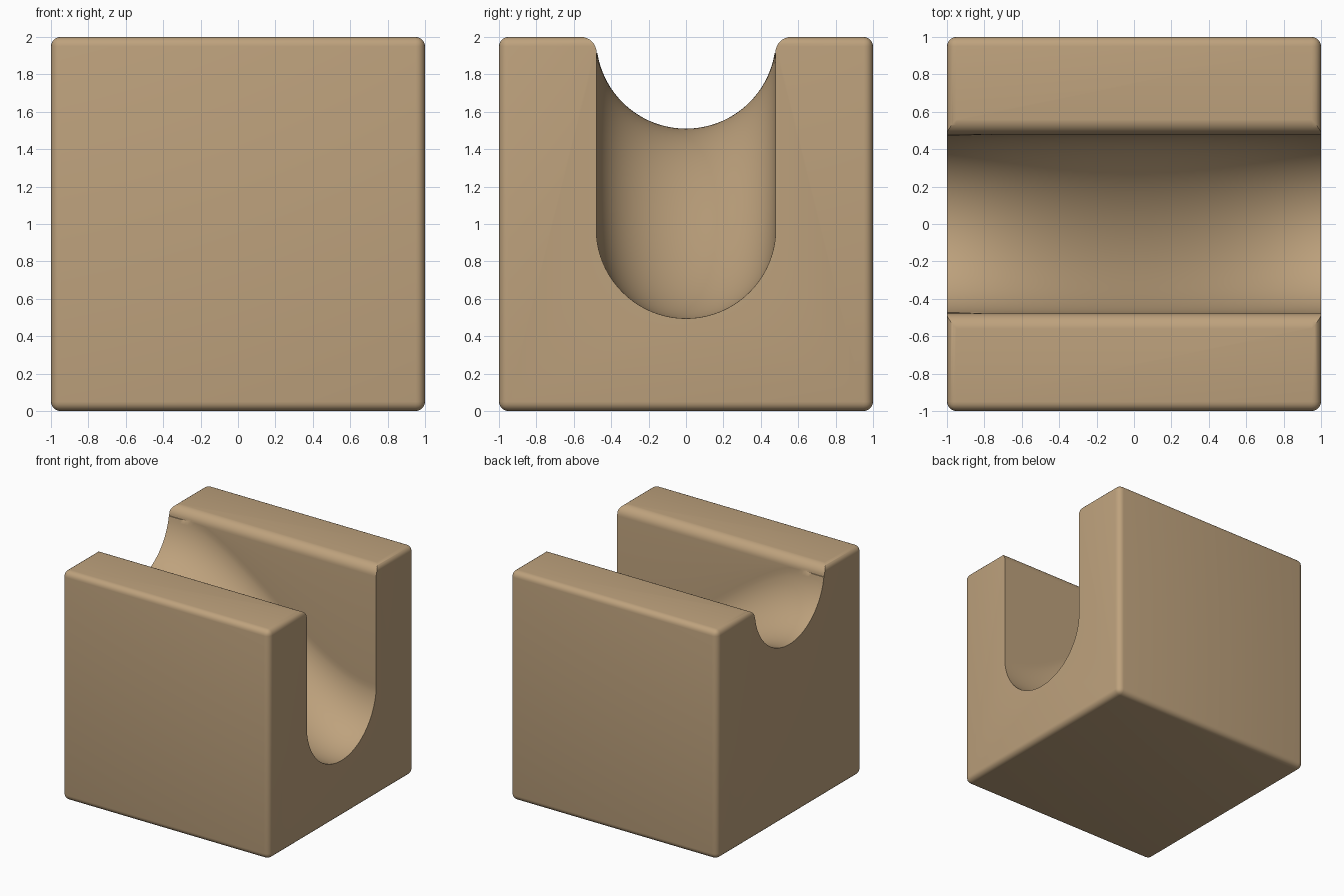
import bpy, bmesh, math

if "Cube" in bpy.data.objects:
    bpy.data.objects.remove(bpy.data.objects["Cube"])

R, FLARE, WALL, TOP = 0.48, 0.085, 0.478, 2.0

wood = bpy.data.materials.new("light_wood")
wood.diffuse_color = (0.515, 0.361, 0.205, 1)
wood.use_nodes = True
wood.node_tree.nodes["Principled BSDF"].inputs["Base Color"].default_value = wood.diffuse_color


def new_object(name, bm):
    bmesh.ops.recalc_face_normals(bm, faces=bm.faces)
    mesh = bpy.data.meshes.new(name)
    bm.to_mesh(mesh)
    bm.free()
    obj = bpy.data.objects.new(name, mesh)
    bpy.context.collection.objects.link(obj)
    mesh.materials.append(wood)
    return obj


# Cube with softly rounded edges
bm = bmesh.new()
bmesh.ops.create_cube(bm, size=2)
bmesh.ops.translate(bm, verts=bm.verts, vec=(0, 0, 1))
bmesh.ops.bevel(bm, geom=bm.edges[:], offset=0.05, segments=5, profile=0.5, affect='EDGES')
block = new_object("block", bm)


# Half cross-section of the channel, from the floor up to the rolled top edge
def half_section(cz):
    start = TOP - FLARE
    amax = math.acos(max(0.0, (cz - start + 0.001) / R))
    pts = [(R * math.sin(amax * i / 20), cz - R * math.cos(amax * i / 20)) for i in range(21)]
    pts[-1] = (min(pts[-1][0], WALL), pts[-1][1])
    for i in range(9):
        a = math.pi / 2 * i / 8
        pts.append((WALL + FLARE * (1 - math.cos(a)), start + FLARE * math.sin(a) + 0.0005))
    pts.append((WALL + FLARE, TOP + 0.2))
    return pts


# Channel cutter, lofted along an S-shaped slope
bm = bmesh.new()
rings = []
N = 64
for i in range(N + 1):
    x = -1.05 + 2.1 * i / N
    t = min(1, max(0, (x + 1) / 2))
    cz = 1.99 - 1.015 * t * t * (3 - 2 * t)
    half = half_section(cz)
    ring = [(-y, z) for y, z in reversed(half[1:])] + half
    rings.append([bm.verts.new((x, y, z)) for y, z in ring])
for a, b in zip(rings, rings[1:]):
    n = len(a)
    for j in range(n):
        k = (j + 1) % n
        bm.faces.new((a[j], a[k], b[k], b[j]))
bm.faces.new(rings[0])
bm.faces.new(rings[-1])
cutter = new_object("channel_cutter", bm)
cutter.hide_render = True

# Cut the channel and smooth the shading
mod = block.modifiers.new("channel", 'BOOLEAN')
mod.operation = 'DIFFERENCE'
mod.solver = 'EXACT'
mod.object = cutter
bpy.context.view_layer.objects.active = block
block.select_set(True)
bpy.ops.object.modifier_apply(modifier=mod.name)
bpy.data.objects.remove(cutter)
bpy.ops.object.shade_smooth_by_angle(angle=math.radians(35))
